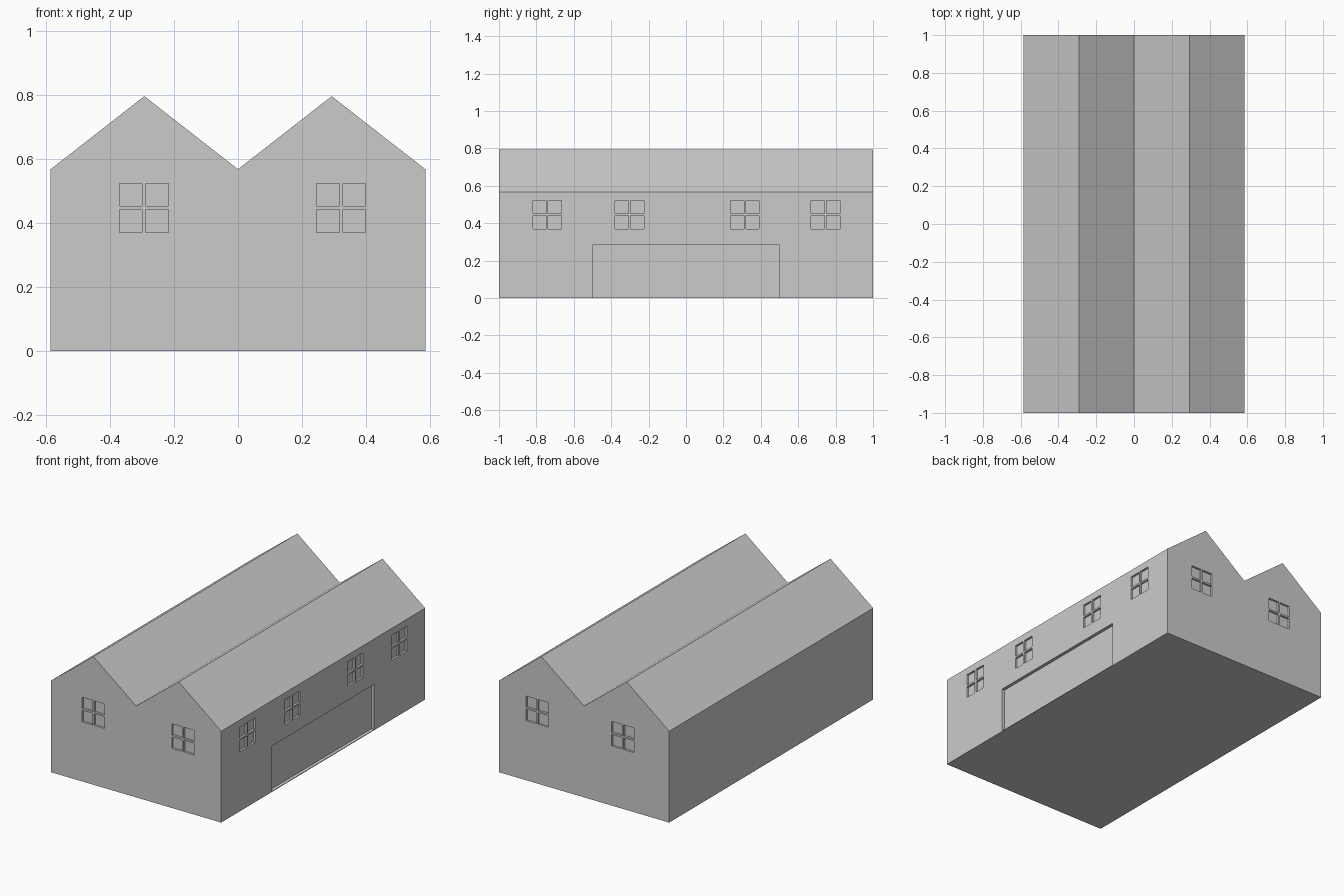
import bpy, bmesh
from mathutils import Vector

if "Cube" in bpy.data.objects:
    bpy.data.objects.remove(bpy.data.objects["Cube"])

W, L, EAVE, RIDGE = 0.585, 1.0, 0.567, 0.795
PANE, OFFSET, WIN_Z = 0.071, 0.041, 0.446   # pane size, pane centre offset, window centre height
DEPTH, DOOR_DEPTH = 0.013, 0.02


def make_object(name, bm):
    bmesh.ops.recalc_face_normals(bm, faces=bm.faces)
    mesh = bpy.data.meshes.new(name)
    bm.to_mesh(mesh)
    bm.free()
    ob = bpy.data.objects.new(name, mesh)
    bpy.context.collection.objects.link(ob)
    return ob


def add_box(bm, centre, size):
    verts = bmesh.ops.create_cube(bm, size=1)["verts"]
    for v in verts:
        v.co = Vector(c + s * k for c, s, k in zip(centre, size, v.co))


# Hall with twin gable roof, extruded from its front profile
bm = bmesh.new()
profile = [(-W, 0), (W, 0), (W, EAVE), (W / 2, RIDGE), (0, EAVE), (-W / 2, RIDGE), (-W, EAVE)]
front = bm.faces.new([bm.verts.new((x, -L, z)) for x, z in profile])
ext = bmesh.ops.extrude_face_region(bm, geom=[front], use_keep_orig=True)
bmesh.ops.translate(bm, vec=(0, 2 * L, 0),
                    verts=[g for g in ext["geom"] if isinstance(g, bmesh.types.BMVert)])
hall = make_object("twin_gable_hall", bm)

# Recesses: four-pane windows on the front, back and right walls
bm = bmesh.new()
for sx in (-OFFSET, OFFSET):
    for sz in (-OFFSET, OFFSET):
        z = WIN_Z + sz
        for wall_y, centres in ((-L, (-0.294, 0.322)), (L, (-0.266, 0.322))):
            for x in centres:
                add_box(bm, (x + sx, wall_y, z), (PANE, 2 * DEPTH, PANE))
        for y in (-0.742, -0.302, 0.315, 0.746):
            add_box(bm, (W, y + sx, z), (2 * DEPTH, PANE, PANE))

# Wide door recess on the right wall, with a thin sill
add_box(bm, (W, 0, 0.1445), (2 * DOOR_DEPTH, 1.0, 0.281))
cutter = make_object("recess_cutter", bm)
cutter.hide_render = True

# Cut the recesses and bake the result
mod = hall.modifiers.new("recesses", "BOOLEAN")
mod.operation = "DIFFERENCE"
mod.solver = "EXACT"
mod.object = cutter
bpy.context.view_layer.objects.active = hall
hall.select_set(True)
bpy.ops.object.modifier_apply(modifier=mod.name)
bpy.data.objects.remove(cutter)
